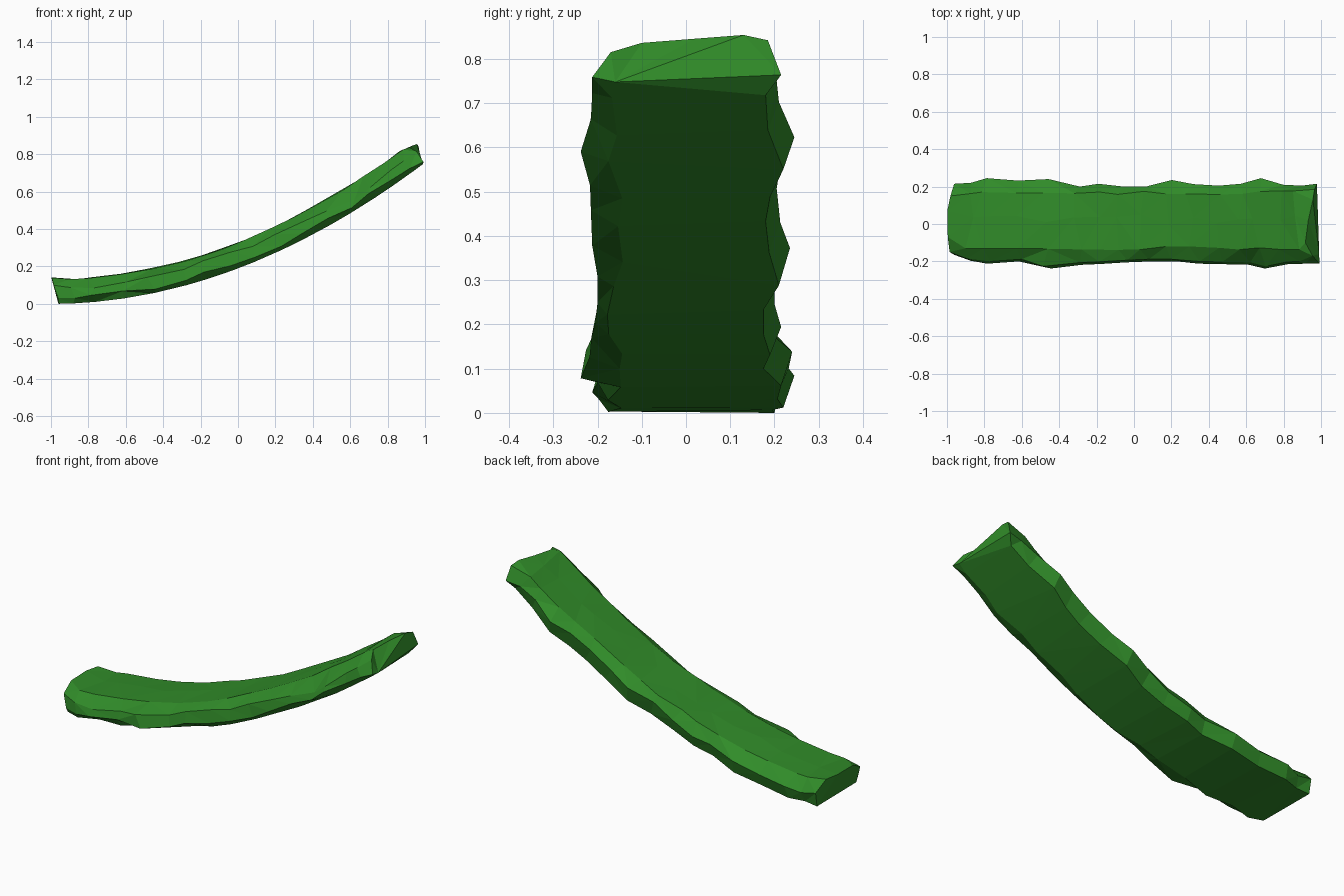
import bpy, bmesh, random
from mathutils import Vector

if "Cube" in bpy.data.objects:
    bpy.data.objects.remove(bpy.data.objects["Cube"])

random.seed(4)


def place(u, y, h):
    """Point at height h above the curved underside, offset along its normal."""
    z = 0.19 + 0.378 * u + 0.188 * u * u
    n = Vector((-(0.378 + 0.376 * u), 0, 1)).normalized()
    return Vector((u, y, z)) + n * h


# Stations along the strip: position, front half width, back half width, front shoulder height
stations = [(-0.87, .197, .22, .085), (-0.78, .212, .245, .075), (-0.61, .200, .232, .085),
            (-0.44, .238, .240, .09), (-0.27, .218, .20, .085), (-0.17, .214, .215, .10),
            (-0.03, .205, .20, .095), (0.10, .20, .20, .08), (0.24, .20, .235, .09),
            (0.36, .212, .213, .085), (0.50, .215, .205, .075), (0.62, .217, .215, .05),
            (0.72, .238, .245, .06), (0.84, .215, .21, .075), (0.93, .212, .205, .075)]

# End outlines as (u, y, h), running from the front underside round to the back underside
left_end = [(-.96, -.15, .003), (-.96, -.165, .03), (-.985, -.15, .10), (-.995, -.07, .14),
            (-.998, .07, .142), (-.98, .15, .14), (-.96, .215, .08), (-.96, .20, .0)]
right_end = [(.99, -.16, .0), (.996, -.212, .008), (1.0, -.17, .075), (.985, -.10, .115),
             (1.0, .02, .113), (1.02, .13, .105), (1.02, .185, .09), (.99, .215, .02)]


def section(u, front, back, shoulder):
    j = lambda a: random.uniform(-a, a)
    return [(u + j(.02), -.16 + j(.02), .0),
            (u, -front, .03 + j(.012)),
            (u + j(.03), -front + .012, shoulder),
            (u + j(.03), -.128 + j(.01), .128 + j(.003)),
            (u + j(.03), .02 + j(.03), .13 + j(.004)),
            (u + j(.03), .168 + j(.012), .128 + j(.003)),
            (u, back, .075 + j(.02)),
            (u + j(.02), back - .025, .004)]


# Curved faceted strip
bm = bmesh.new()
outlines = [left_end] + [section(*s) for s in stations] + [right_end]
rings = [[bm.verts.new(place(*p)) for p in o] for o in outlines]
for a, b in zip(rings, rings[1:]):
    for i in range(8):
        k = (i + 1) % 8
        bm.faces.new((a[i], a[k], b[k], b[i]))
bm.faces.new(rings[0])
bm.faces.new(rings[-1])
bmesh.ops.triangulate(bm, faces=bm.faces[:])
bmesh.ops.recalc_face_normals(bm, faces=bm.faces[:])

# Rest on the ground
low = min(v.co.z for v in bm.verts)
bmesh.ops.translate(bm, verts=bm.verts[:], vec=(0, 0, -low))

mesh = bpy.data.meshes.new("curved_strip")
bm.to_mesh(mesh)
bm.free()
strip = bpy.data.objects.new("curved_strip", mesh)
bpy.context.collection.objects.link(strip)

mat = bpy.data.materials.new("green")
mat.diffuse_color = (0.03, 0.26, 0.022, 1)
mat.use_nodes = True
mat.node_tree.nodes["Principled BSDF"].inputs["Base Color"].default_value = mat.diffuse_color
mesh.materials.append(mat)
